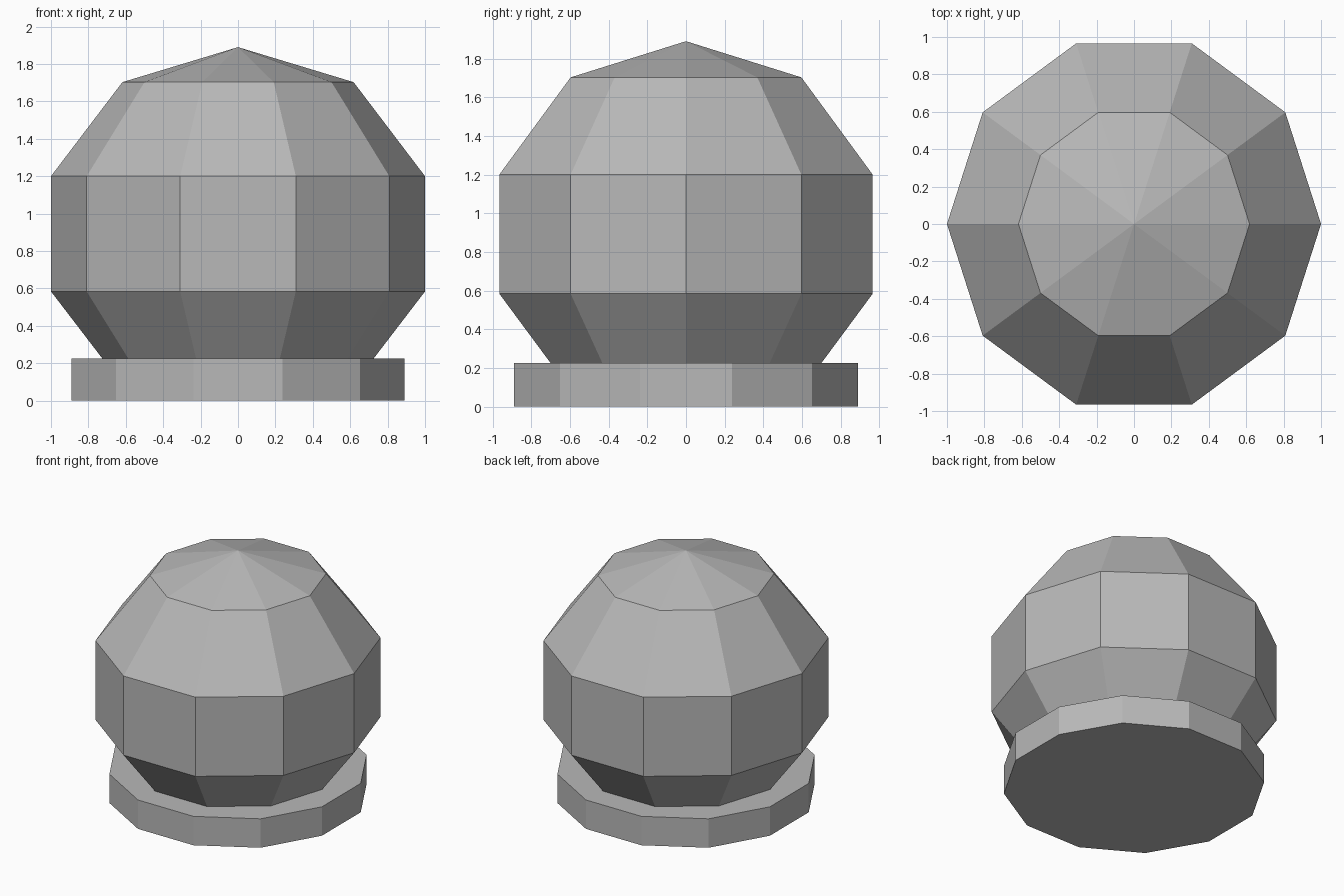
import bpy, bmesh, math

if "Cube" in bpy.data.objects:
    bpy.data.objects.remove(bpy.data.objects["Cube"])

grey = bpy.data.materials.new("plain grey")
grey.diffuse_color = (0.48, 0.48, 0.48, 1)
grey.use_nodes = True
grey.node_tree.nodes["Principled BSDF"].inputs["Base Color"].default_value = grey.diffuse_color


def lathe(name, profile, sides, start=0.0, y_scale=1.0):
    """Stack of flat-sided rings from (radius, z) pairs; radius 0 makes a tip."""
    bm = bmesh.new()
    rings = []
    for r, z in profile:
        if r == 0:
            rings.append([bm.verts.new((0, 0, z))] * sides)
            continue
        angles = [start + math.tau * i / sides for i in range(sides)]
        rings.append([bm.verts.new((r * math.cos(a), r * y_scale * math.sin(a), z))
                      for a in angles])
    for low, high in zip(rings, rings[1:]):
        for i in range(sides):
            j = (i + 1) % sides
            corners = [low[i], low[j], high[j], high[i]]
            bm.faces.new(list(dict.fromkeys(corners)))
    # Close the flat ends
    for ring in (rings[0], rings[-1]):
        if len(set(ring)) > 1:
            bm.faces.new(ring)
    bmesh.ops.recalc_face_normals(bm, faces=bm.faces)
    mesh = bpy.data.meshes.new(name)
    bm.to_mesh(mesh)
    bm.free()
    mesh.materials.append(grey)
    obj = bpy.data.objects.new(name, mesh)
    bpy.context.collection.objects.link(obj)
    return obj


# Twelve-sided foot disc with flats facing front and side
lathe("base_disc", [(0.921, 0), (0.921, 0.225)], 12, math.radians(15))

# Ten-sided faceted knob, slightly stretched front to back
lathe("faceted_knob",
      [(0.725, 0.225), (1.0, 0.584), (1.0, 1.2), (0.618, 1.703), (0, 1.89)],
      10, 0.0, 1.0155)
